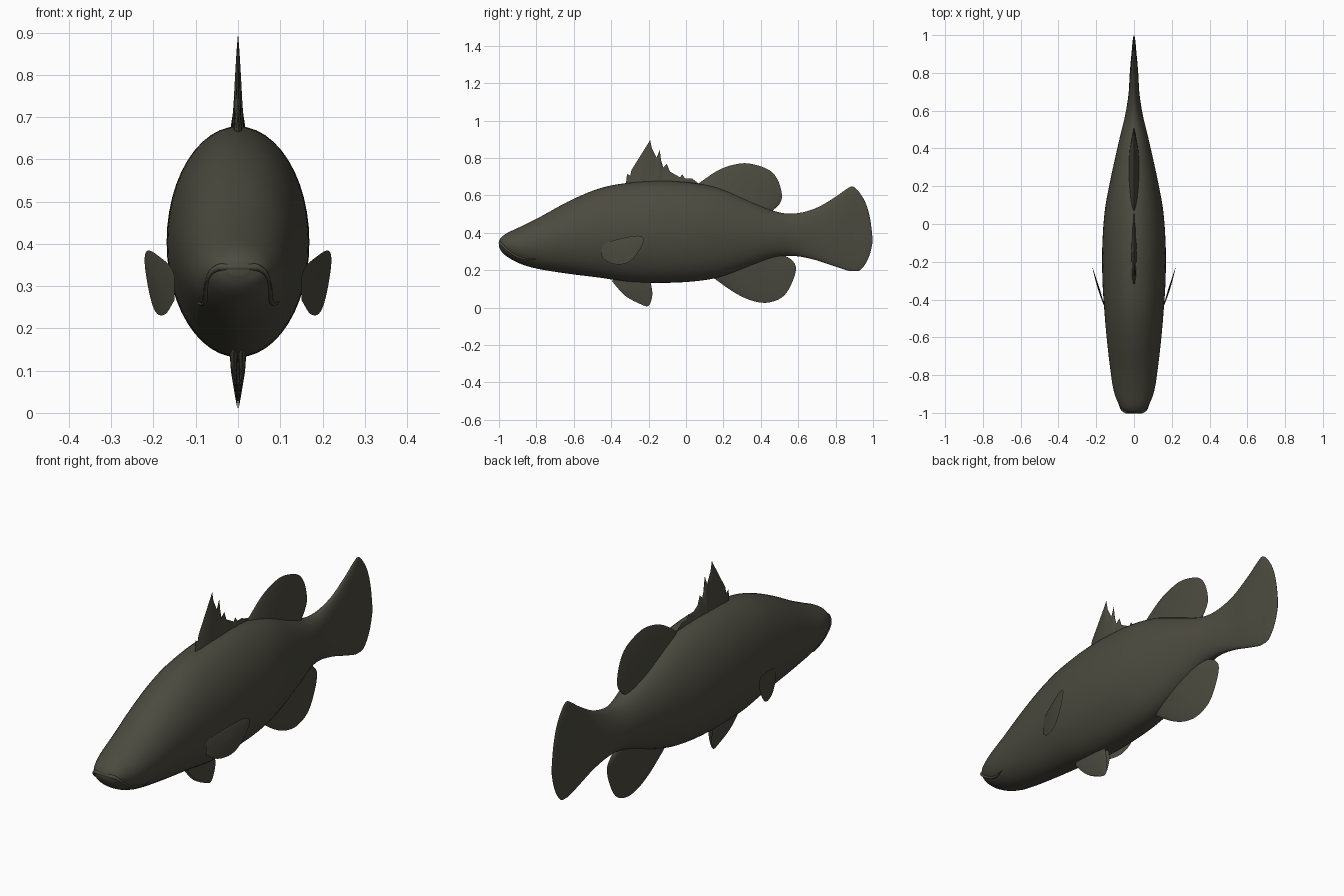
import bpy, bmesh, math

if "Cube" in bpy.data.objects:
    bpy.data.objects.remove(bpy.data.objects["Cube"])

skin = bpy.data.materials.new("dark olive skin")
skin.diffuse_color = (0.072, 0.069, 0.05, 1)
skin.use_nodes = True
skin.node_tree.nodes["Principled BSDF"].inputs["Base Color"].default_value = skin.diffuse_color


def spline(pts, n):
    """Catmull-Rom curve through pts, sampled n times."""
    out = []
    for i in range(n):
        t = i / (n - 1) * (len(pts) - 1)
        k = min(int(t), len(pts) - 2)
        t -= k
        p1, p2 = pts[k], pts[k + 1]
        p0 = pts[k - 1] if k else p1
        p3 = pts[k + 2] if k + 2 < len(pts) else p2
        out.append(tuple(0.5 * (2 * b + (c - a) * t + (2 * a - 5 * b + 4 * c - d) * t * t
                                + (3 * b - a - 3 * c + d) * t ** 3)
                         for a, b, c, d in zip(p0, p1, p2, p3)))
    return out


def make(name, rows, closed, caps=False, angle=60):
    """Skin a grid of points into a smooth object."""
    bm = bmesh.new()
    grid = [[bm.verts.new(p) for p in row] for row in rows]
    n = len(rows[0])
    for a, b in zip(grid, grid[1:]):
        for j in range(n if closed else n - 1):
            k = (j + 1) % n
            bm.faces.new((a[j], a[k], b[k], b[j]))
    if caps:
        bm.faces.new(grid[0])
        bm.faces.new(grid[-1])
    bmesh.ops.remove_doubles(bm, verts=bm.verts, dist=0.0004)
    bmesh.ops.recalc_face_normals(bm, faces=bm.faces)
    mesh = bpy.data.meshes.new(name)
    bm.to_mesh(mesh)
    bm.free()
    ob = bpy.data.objects.new(name, mesh)
    bpy.context.collection.objects.link(ob)
    mesh.materials.append(skin)
    bpy.ops.object.select_all(action='DESELECT')
    ob.select_set(True)
    bpy.context.view_layer.objects.active = ob
    bpy.ops.object.shade_smooth_by_angle(angle=math.radians(angle))
    return ob


# Body and tail: y, top z, bottom z, half width
stations = [
    (-1.0, .357, .325, .025), (-.985, .378, .298, .058), (-.95, .402, .268, .083),
    (-.88, .435, .232, .108), (-.78, .485, .205, .124), (-.62, .572, .180, .143),
    (-.46, .638, .160, .157), (-.30, .668, .137, .167), (-.12, .678, .132, .168),
    (.06, .664, .142, .156), (.20, .632, .168, .132), (.35, .568, .220, .100),
    (.48, .514, .268, .070), (.58, .503, .276, .046), (.69, .530, .255, .029),
    (.79, .586, .222, .023), (.865, .638, .198, .017), (.895, .646, .195, .014),
    (.93, .612, .200, .011), (.963, .553, .240, .008), (.985, .472, .292, .005),
    (.997, .375, .345, .002)]
SIDES = 48
rows = []
for y, top, bot, w in spline(stations, 120):
    mid, half = (top + bot) / 2, (top - bot) / 2
    rows.append([(w * math.cos(2 * math.pi * j / SIDES), y,
                  mid + half * math.sin(2 * math.pi * j / SIDES)) for j in range(SIDES)])
make("body_and_tail", rows, True, True)


def fin(name, root, tip, thick, smooth=True, n=40):
    """Upright fin on the centre line, thick at the root and thin at the rim."""
    if smooth:
        root, tip = spline(root, n), spline(tip, n)
    m = len(root)
    rows = []
    for i, (a, b) in enumerate(zip(root, tip)):
        end = max(0.0, math.sin(math.pi * i / (m - 1))) ** 0.6
        ring = []
        for s in range(-8, 9):
            v = 1 - abs(s) / 8
            x = math.copysign(thick * end * (1 - v) ** 0.8, s) if s else 0
            ring.append((x, a[0] + (b[0] - a[0]) * v, a[1] + (b[1] - a[1]) * v))
        rows.append(ring)
    return make(name, rows, True)


# Spiny front dorsal fin with jagged rim
spines = [(-.322, .655), (-.315, .715), (-.298, .705), (-.292, .735), (-.203, .877),
          (-.192, .897), (-.182, .85), (-.157, .802), (-.14, .843), (-.134, .79),
          (-.122, .75), (-.102, .768), (-.086, .727), (-.032, .697), (-.02, .712),
          (-.005, .69), (.032, .69), (.08, .655)]
fin("spiny_dorsal_fin", [(y, .64) for y, z in spines], spines, .017, smooth=False)

# Rounded rear dorsal fin
fin("rear_dorsal_fin", [(.06, .645), (.2, .60), (.35, .54), (.46, .50)],
    [(.065, .662), (.17, .733), (.26, .765), (.34, .770), (.44, .738), (.49, .684),
     (.513, .60), (.497, .55), (.455, .515)], .03)

# Anal fin
fin("anal_fin", [(.14, .175), (.27, .215), (.40, .265), (.52, .30)],
    [(.145, .160), (.26, .080), (.353, .037), (.44, .027), (.52, .06), (.567, .134),
     (.588, .214), (.556, .262), (.50, .285)], .03)

# Pelvic fins, lying close together under the belly
for side, tag in ((1, "right"), (-1, "left")):
    ob = fin("pelvic_fin_" + tag, [(-.39, .15), (-.32, .15), (-.25, .15), (-.19, .15)],
             [(-.395, .14), (-.326, .064), (-.246, .02), (-.20, .010), (-.18, .07), (-.19, .14)],
             .010)
    for v in ob.data.vertices:
        v.co.x += side * .010 * min(1, max(0, v.co.z / .1))

# Pectoral fins: leaf blades swept outward toward the back
leaf = [(-.45, .267), (-.44, .337), (-.326, .374), (-.245, .383), (-.228, .35),
        (-.273, .273), (-.326, .235), (-.395, .235), (-.45, .267)]
rim = spline(leaf, 49)[:-1]
cy, cz = -.345, .305
for side, tag in ((1, "right"), (-1, "left")):
    rows = []
    for s in range(-6, 7):
        r = abs(s) / 6                      # 0 at the rim, 1 at the blade centre
        ring = []
        for y, z in rim:
            py, pz = y + (cy - y) * r, z + (cz - z) * r
            x = .150 + .070 * (max(0.0, py + .45) / .22) ** 0.9
            x += math.copysign(.005 * r ** 0.6, s) if s else 0
            ring.append((side * x, py, pz))
        rows.append(ring)
    make("pectoral_fin_" + tag, rows, True)

# Mouth: a thin lip wrapping round the snout
dense = spline(stations, 600)


def on_body(y, z):
    _, top, bot, w = min(dense, key=lambda s: abs(s[0] - y))
    t = (z - (top + bot) / 2) / ((top - bot) / 2)
    return w * math.sqrt(max(0.0, 1 - t * t))


half = spline([(-.994, .345), (-.985, .338), (-.95, .305),
               (-.90, .272), (-.85, .258), (-.80, .262)], 24)
path = [(-on_body(y, z), y, z) for y, z in reversed(half)] + [(on_body(y, z), y, z) for y, z in half]
rows = []
for i, (x, y, z) in enumerate(path):
    r = .008 * max(0.0, math.sin(math.pi * i / (len(path) - 1))) ** 0.5 + .0005
    out = math.atan2(y + .88, x) if y < -.88 else (0 if x > 0 else math.pi)
    rows.append([(x + r * math.cos(a) * math.cos(out), y + r * math.cos(a) * math.sin(out),
                  z + r * math.sin(a)) for a in (2 * math.pi * k / 8 for k in range(8))])
make("lip", rows, True, True)
